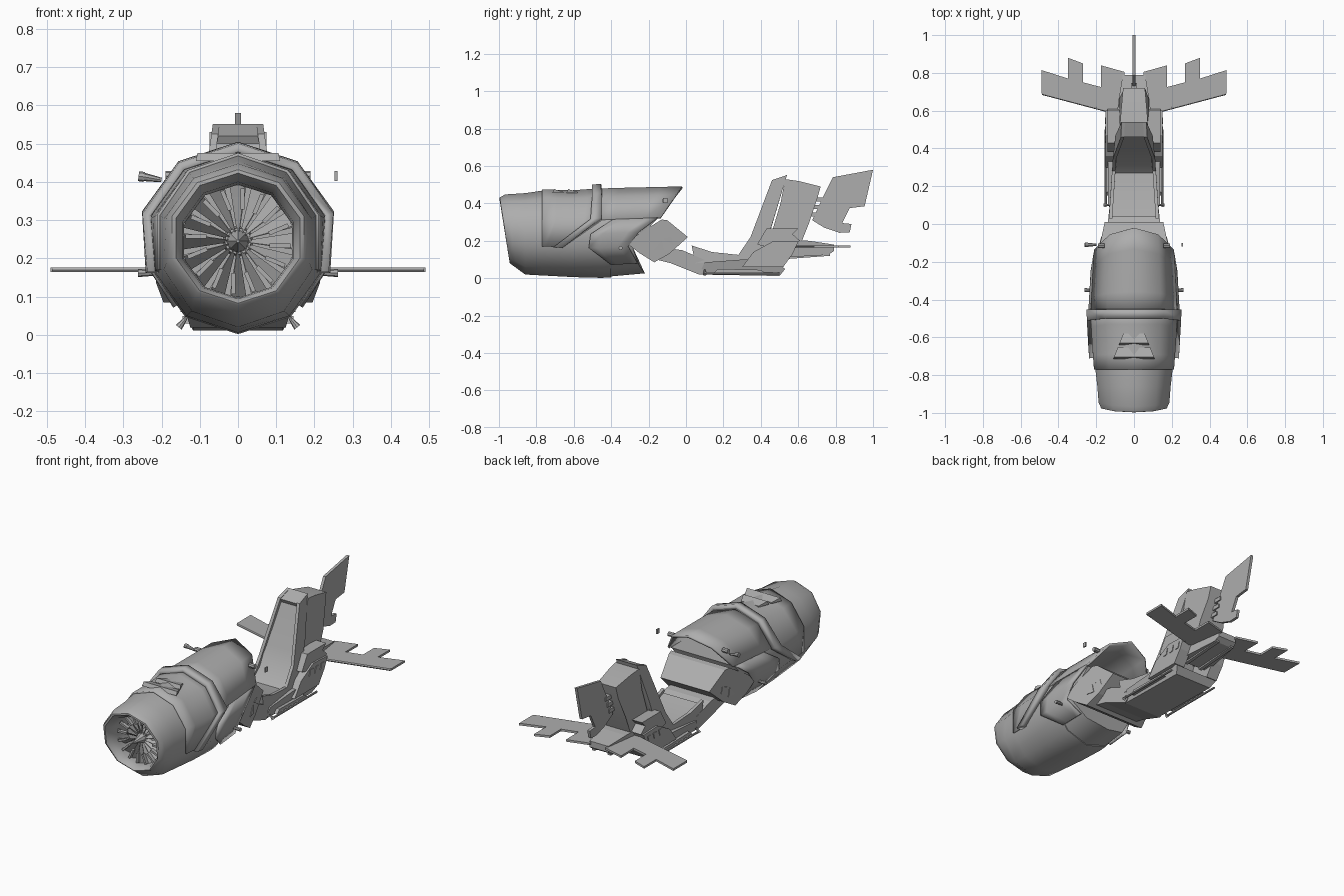
import bpy, bmesh, math
from mathutils import Matrix, Vector

if "Cube" in bpy.data.objects:
    bpy.data.objects.remove(bpy.data.objects["Cube"])

grey = bpy.data.materials.new("grey_metal")
grey.diffuse_color = (0.42, 0.42, 0.42, 1)
grey.use_nodes = True
grey.node_tree.nodes["Principled BSDF"].inputs["Base Color"].default_value = grey.diffuse_color


def make(name, verts, faces, smooth=None, thick=0):
    bm = bmesh.new()
    vs = [bm.verts.new(v) for v in verts]
    for f in faces:
        bm.faces.new([vs[i] for i in f])
    bmesh.ops.recalc_face_normals(bm, faces=bm.faces)
    me = bpy.data.meshes.new(name)
    bm.to_mesh(me)
    bm.free()
    me.materials.append(grey)
    ob = bpy.data.objects.new(name, me)
    bpy.context.collection.objects.link(ob)
    if thick:
        m = ob.modifiers.new("thickness", 'SOLIDIFY')
        m.thickness, m.offset = thick, 0
    if smooth:
        bpy.ops.object.select_all(action='DESELECT')
        bpy.context.view_layer.objects.active = ob
        ob.select_set(True)
        bpy.ops.object.shade_smooth_by_angle(angle=math.radians(smooth))
    return ob


def loft(name, rings, smooth=None, caps=(True, True)):
    n = len(rings[0])
    faces = [(r*n+i, r*n+(i+1) % n, (r+1)*n+(i+1) % n, (r+1)*n+i)
             for r in range(len(rings)-1) for i in range(n)]
    if caps[0]:
        faces.append(tuple(range(n)))
    if caps[1]:
        faces.append(tuple(range((len(rings)-1)*n, len(rings)*n)))
    return make(name, [v for r in rings for v in r], faces, smooth)


def slab(name, profile, width, inner=None, smooth=None):
    """Side profile (y, z) spanning x = -width..width, or a mirrored pair from inner to width."""
    w = width if callable(width) else lambda y, z: width
    if inner is None:
        return loft(name, [[(-w(*p), *p) for p in profile], [(w(*p), *p) for p in profile]], smooth)
    k = inner if callable(inner) else lambda y, z: inner
    for s, side in ((1, "right"), (-1, "left")):
        loft(f"{name}_{side}", [[(s*k(*p), *p) for p in profile],
                                [(s*w(*p), *p) for p in profile]], smooth)


def box(name, c, size, rot=None):
    m = Matrix.Translation(c) @ (rot or Matrix())
    return loft(name, [[m @ Vector((sx*size[0]/2, sy*size[1]/2, sz*size[2]/2))
                        for sx, sz in ((-1, -1), (1, -1), (1, 1), (-1, 1))] for sy in (-1, 1)])


def rod(name, a, b, r0, r1=None, n=8):
    a, b = Vector(a), Vector(b)
    q = (b-a).to_track_quat('Z', 'Y')
    ring = lambda p, r: [p + q @ Vector((r*math.cos(t*math.tau/n), r*math.sin(t*math.tau/n), 0))
                         for t in range(n)]
    return loft(name, [ring(a, r0), ring(b, r0 if r1 is None else r1)], 40)


# Ten-sided hull surface: y, half width, top, bottom
HULL = [(-.86, .204, .455, .02), (-.77, .215, .468, .015), (-.6, .228, .462, .006),
        (-.45, .235, .475, .002), (-.02, .211, .485, .03)]


def surf(deg, y, grow=1.0):
    for a, b in zip(HULL, HULL[1:]):
        if y <= b[0] or b is HULL[-1]:
            t = (y-a[0])/(b[0]-a[0])
            w, top, bot = (a[i]+(b[i]-a[i])*t for i in (1, 2, 3))
            break
    d = math.radians(deg)
    return Vector((w*grow*math.cos(d), y, (top+bot)/2 + (top-bot)/2*grow*math.sin(d)))


DEC = [90+36*i for i in range(10)]


# Nacelle with thick tilted intake lip and inner duct
def circle(y, r, cz=.245, tilt=0.0, rz=None):
    out = []
    for a in DEC:
        z = cz+(rz or r)*math.sin(math.radians(a))
        out.append((r*math.cos(math.radians(a)), y-tilt*(z-cz), z))
    return out


rings = [circle(-.8, .148), circle(-.89, .148), circle(-.945, .153, .247, .12),
         circle(-.97, .17, .253, .16), circle(-.968, .182, .255, .16, .177),
         circle(-.935, .197, .25, .16, .198)]
rings += [[surf(a, y) for a in DEC] for y in (-.86, -.77, -.6, -.45, -.4)]
loft("nacelle", rings, 50)

# Turbine: hub, blades and struts
rod("fan_hub", (0, -.95, .245), (0, -.87, .245), .004, .03, 8)
rod("fan_hub_base", (0, -.87, .245), (0, -.8, .245), .035, .04, 12)
for i in range(16):
    R = Matrix.Rotation(i*math.tau/16, 4, 'Y')
    o = Vector((0, -.87, .245))
    pts = [[(-.003, .012, .025), (.003, -.012, .025), (.004, -.012, .025), (-.002, .012, .025)],
           [(-.022, .02, .146), (.018, -.018, .146), (.022, -.016, .146), (-.018, .022, .146)]]
    loft("fan_blade", [[o + R @ Vector(p) for p in r] for r in pts])
    box("fan_strut", o + R @ Vector((.012, -.02, .11)), (.011, .02, .055), R)


# Curved panels that lie on the hull
def hull_panel(name, spans, grow, thick, cols=4):
    angs = sorted(spans)
    verts = [surf(a, spans[a][0]+(spans[a][1]-spans[a][0])*k/cols, grow)
             for a in angs for k in range(cols+1)]
    n = cols+1
    faces = [(i*n+k, i*n+k+1, (i+1)*n+k+1, (i+1)*n+k)
             for i in range(len(angs)-1) for k in range(cols)]
    return make(name, verts, faces, 45, thick)


def sym(upper):
    return {**upper, **{180-a: s for a, s in upper.items()}}


hull_panel("engine_cover", sym({90: (-.77, -.45), 54: (-.77, -.45), 18: (-.77, -.47),
                                -18: (-.77, -.67)}), 1.012, .01)
hull_panel("cover_band", sym({90: (-.5, -.452), 54: (-.5, -.452), 18: (-.51, -.452),
                              -18: (-.71, -.66)}), 1.06, .032, 1)
hull_panel("hood", sym({90: (-.47, -.02), 54: (-.47, -.055), 18: (-.47, -.135)}), 1.0, .012)
for y, w in ((-.715, .11), (-.64, .08)):
    slab("cover_scoop", [(y, .455), (y+.01, .476), (y+.06, .462), (y+.06, .455)],
         lambda yy, z: w-.4*(yy-y))

# Lower hull and raised flank armour, ending along the pod edge
LOW = [18, -18, -54, -90, -126, -162, -198]
END = {18: -.15, -18: -.29, -54: -.25, -90: -.22, -126: -.25, -162: -.29, -198: -.15}
loft("lower_hull", [[surf(a, -.46, .99) for a in LOW], [surf(a, END[a], .96) for a in LOW]], 50)
FLANK = {18: (-.39, -.15), 0: (-.51, -.25), -18: (-.52, -.31), -45: (-.4, -.26)}
hull_panel("flank_right", FLANK, 1.0, .012)
hull_panel("flank_left", {180-a: s for a, s in FLANK.items()}, 1.0, .012)

# Rear pod, its vents, and the neck to the seat
pod_w = lambda y, z: .155-.235*y if y < -.02 else .155
slab("rear_pod", [(-.32, .19), (-.24, .245), (-.13, .314), (-.1, .31), (.01, .22),
                  (-.09, .13), (-.17, .085), (-.25, .135)],
     lambda y, z: min(.222, pod_w(y, z)))
for tri in ([(-.17, .15), (-.13, .2), (-.12, .15)], [(-.12, .21), (-.08, .22), (-.07, .18)]):
    slab("pod_vent", tri, lambda y, z: pod_w(y, z)+.003, lambda y, z: pod_w(y, z)-.004)
slab("neck", [(-.2, .11), (-.16, .17), (-.02, .15), (.13, .085), (.09, .03), (.07, .02), (-.08, .08)],
     lambda y, z: .142 if y < 0 else .125)

# Seat tray, cushion and side bolsters
seat_w = lambda y, z: .135-.02*max(0, y)/.3 if z < .2 else .115-.14*(z-.2)
slab("seat_tray", [(.07, .02), (.1, .085), (.3, .1), (.45, .1), (.53, .05), (.5, .012)],
     lambda y, z: .137 if z > .04 else .118)
slab("seat_cushion", [(.04, .155), (.15, .125), (.27, .11), (.33, .17), (.385, .28), (.475, .51),
                      (.53, .52), (.45, .25), (.37, .08), (.05, .08)],
     lambda y, z: seat_w(y, z)-.015, smooth=35)
slab("seat_bolster", [(.03, .175), (.14, .14), (.28, .125), (.345, .22), (.46, .525), (.54, .552),
                      (.47, .32), (.4, .09), (.05, .08)],
     seat_w, lambda y, z: seat_w(y, z)-.018)
slab("headrest", [(.46, .52), (.54, .552), (.525, .5), (.47, .5)], .064)

# Pack behind the backrest
slab("back_pack", [(.46, .25), (.505, .4), (.53, .53), (.6, .52), (.72, .49), (.7, .42), (.66, .3),
                   (.62, .2), (.46, .16)], lambda y, z: .074-.09*max(0, y-.54) if z > .35 else .08, smooth=30)

# Side housings with slots
slab("upper_housing", [(.38, .18), (.43, .265), (.6, .265), (.57, .235), (.61, .2), (.5, .15)], .14, .07)
slab("lower_housing", [(.3, .06), (.36, .14), (.47, .2), (.6, .195), (.57, .13), (.52, .06)], .15, .08)
for k in range(3):
    y = .43+.05*k
    slab("housing_slot", [(y, .14), (y+.01, .175), (y+.035, .175), (y+.025, .14)], .154, .14)
slab("rail_strut", [(.15, .03), (.17, .05), (.4, .045), (.42, .03)], .145, .125)
for s in (1, -1):
    rod("skid_rail", (s*.15, .1, .026), (s*.15, .5, .026), .006)
    rod("skid_tip", (s*.135, .1, .045), (s*.155, .1, .02), .004, .01)

# Tail boom, wings and fin
slab("tail_boom", [(.5, .11), (.5, .21), (.66, .2), (.79, .18), (.79, .145), (.76, .125)],
     lambda y, z: .1-.17*max(0, y-.55))
slab("boom_rod", [(.5, .112), (.77, .13), (.77, .12), (.5, .1)], .06, .04)
WING = [(.05, .585), (.1, .59), (.49, .69), (.49, .815), (.35, .77), (.35, .88), (.27, .85), (.27, .75),
        (.175, .725), (.175, .84), (.05, .805)]
for s, side in ((1, "right"), (-1, "left")):
    loft(f"wing_{side}", [[(s*x, y, z) for x, y in WING] for z in (.164, .176)])
    rod("wing_edge", (s*.1, .588, .17), (s*.485, .69, .17), .007, n=6)
slab("tail_fin", [(1.0, .58), (.785, .54), (.73, .43), (.675, .31), (.74, .27), (.82, .243), (.875, .245),
                  (.885, .29), (.835, .295), (.875, .375), (.955, .385)], .008)
for z in (.34, .38, .42):
    box("fin_mount", (0, .69+(z-.34)*.4, z), (.03, .05, .022))

# Small lamps and nozzles on the flanks
for s in (1, -1):
    rod("nozzle", (s*.215, -.35, .162), (s*.262, -.35, .162), .007, .011)
    rod("hood_bolt", (s*.19, -.115, .415), (s*.155, -.115, .415), .013)
rod("lamp", (-.2, -.11, .405), (-.245, -.11, .413), .006, .011)
rod("lamp_rim", (-.245, -.11, .413), (-.26, -.11, .415), .013)
box("lamp_plate", (.256, -.11, .415), (.008, .02, .026))
